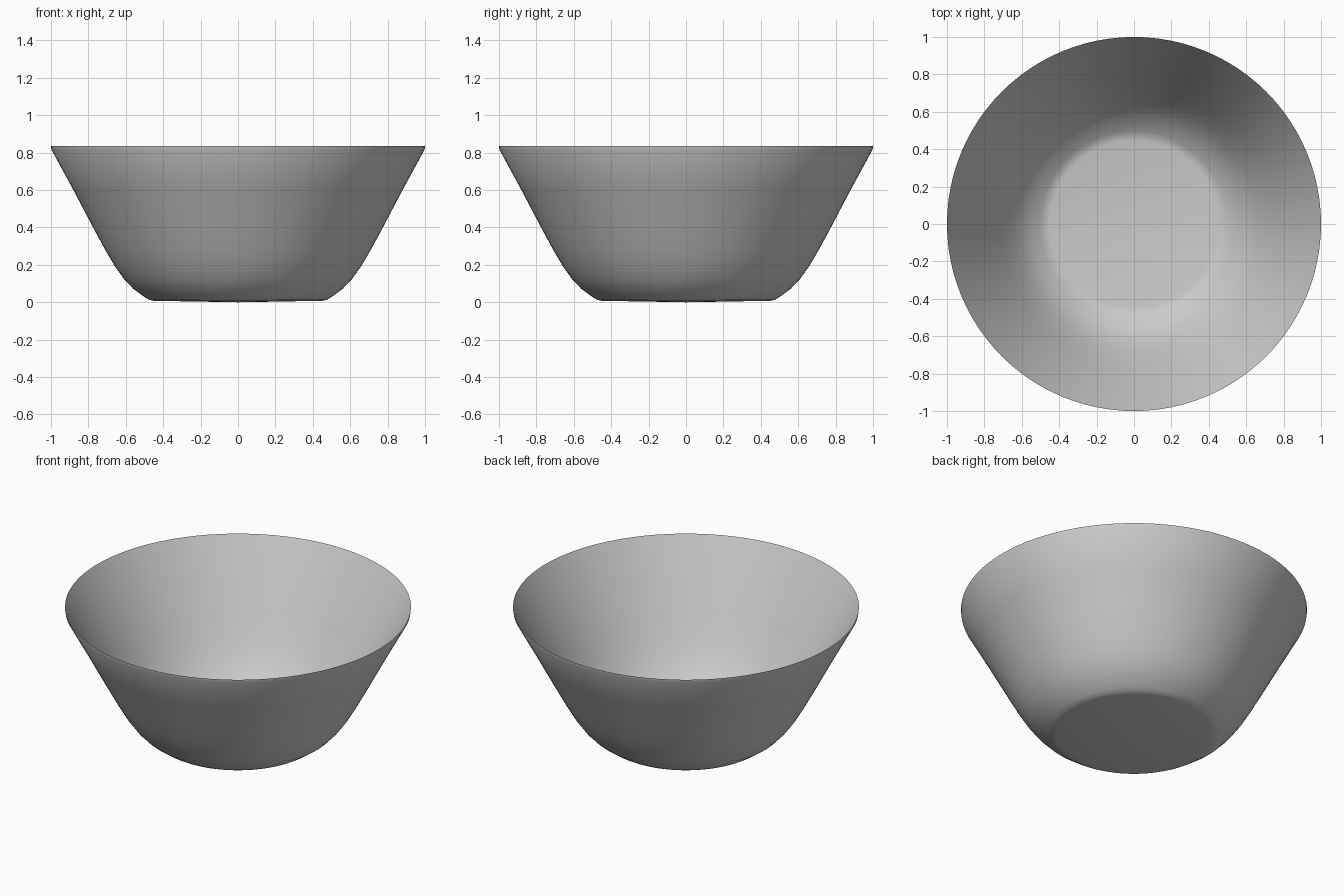
import bpy
import bmesh
import math

cube = bpy.data.objects.get("Cube")
if cube:
    bpy.data.objects.remove(cube, do_unlink=True)

clay = bpy.data.materials.new("light_grey")
clay.use_nodes = True
grey = (0.6, 0.6, 0.6, 1.0)
clay.diffuse_color = grey
clay.node_tree.nodes["Principled BSDF"].inputs["Base Color"].default_value = grey

SEGMENTS = 96
WALL = 0.018  # height between the outer and inner skins

# Outer wall from the foot up to the rim, as (radius, height)
wall = [(0.45, 0.008), (0.475, 0.013), (0.5, 0.028), (0.56, 0.072),
        (0.61, 0.125), (0.66, 0.195), (0.71, 0.28), (0.78, 0.41),
        (0.88, 0.6), (0.998, 0.817)]

# Closed section: shallow cone underneath, outer wall, rim band, inner wall, floor
inner = [(r, z + WALL) for r, z in reversed(wall)]
inner[0] = (1.0, 0.835)
profile = [(0, 0)] + wall + inner + [(0, 0.022)]

# Spin the section into the bowl
bm = bmesh.new()
verts = [bm.verts.new((r, 0, z)) for r, z in profile]
edges = [bm.edges.new(pair) for pair in zip(verts, verts[1:])]
bmesh.ops.spin(bm, geom=verts + edges, cent=(0, 0, 0), axis=(0, 0, 1),
               angle=math.tau, steps=SEGMENTS, use_merge=True)
bmesh.ops.remove_doubles(bm, verts=bm.verts, dist=0.0005)
bmesh.ops.recalc_face_normals(bm, faces=bm.faces)
mesh = bpy.data.meshes.new("bowl")
bm.to_mesh(mesh)
bm.free()
mesh.materials.append(clay)

bowl = bpy.data.objects.new("bowl", mesh)
bpy.context.collection.objects.link(bowl)

# Smooth walls with a crisp rim
bpy.ops.object.select_all(action="DESELECT")
bowl.select_set(True)
bpy.context.view_layer.objects.active = bowl
bpy.ops.object.shade_smooth_by_angle(angle=math.radians(25))
